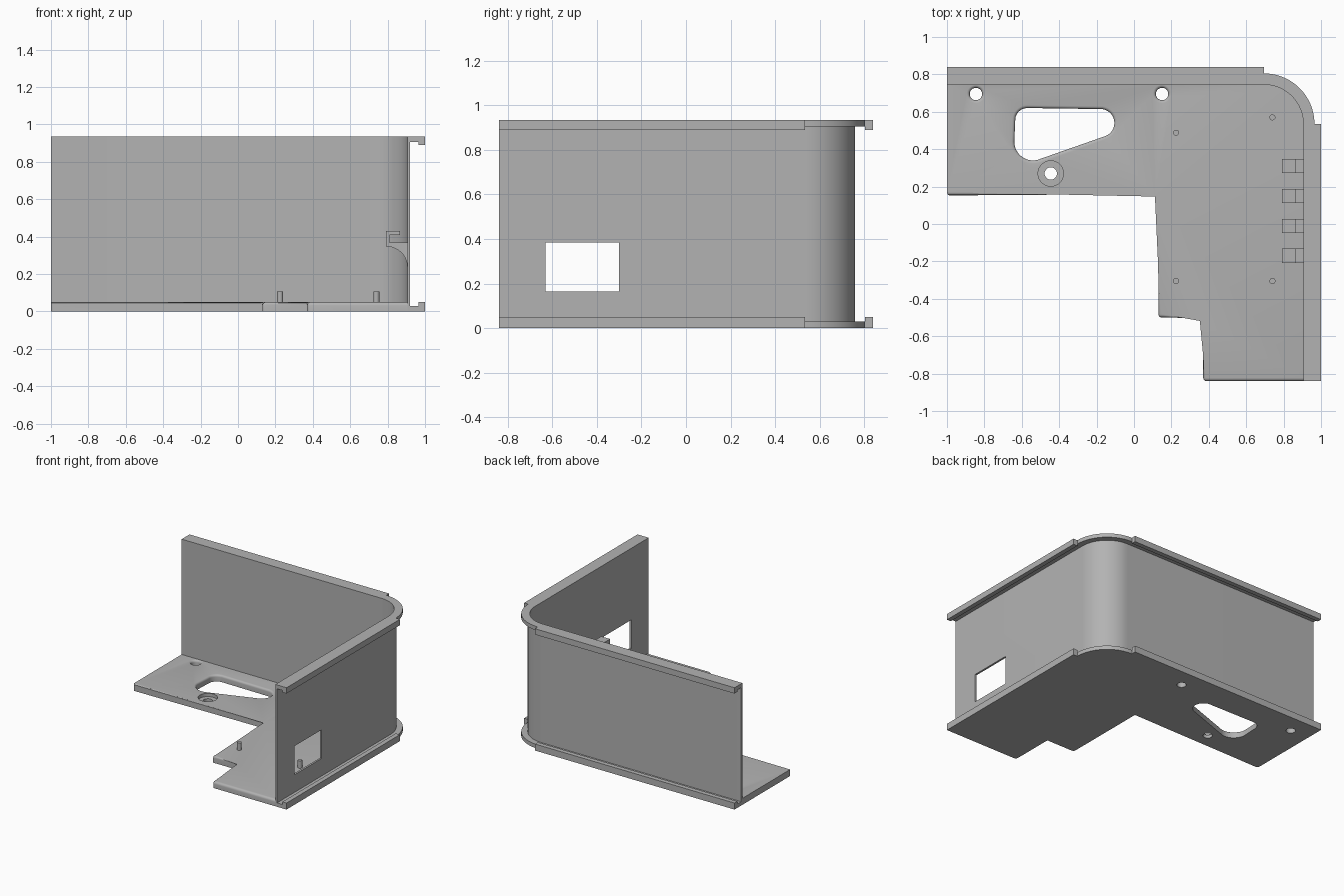
import bpy, bmesh
from math import sin, cos, pi, radians
from mathutils import Vector

if "Cube" in bpy.data.objects:
    bpy.data.objects.remove(bpy.data.objects["Cube"], do_unlink=True)

grey = bpy.data.materials.new("matt grey")
grey.use_nodes = True
COLOUR = (0.45, 0.45, 0.45, 1)
grey.diffuse_color = COLOUR
grey.node_tree.nodes["Principled BSDF"].inputs["Base Color"].default_value = COLOUR

CX, CY = 0.695, 0.535            # centre of the rounded corner
LEFT, FRONT = -1.0, -0.84        # free ends of the two walls
INNER, OUTER, RIM, LIP = 0.21, 0.225, 0.27, 0.305   # distances from that centre
HEIGHT, FLOOR, FLANGE = 0.935, 0.05, 0.03


def finish(name, bm):
    bmesh.ops.recalc_face_normals(bm, faces=bm.faces)
    mesh = bpy.data.meshes.new(name)
    bm.to_mesh(mesh)
    bm.free()
    mesh.materials.append(grey)
    obj = bpy.data.objects.new(name, mesh)
    bpy.context.collection.objects.link(obj)
    return obj


def loft_mesh(rings):
    """Skin a row of equal rings and cap both ends."""
    bm = bmesh.new()
    rows = [[bm.verts.new(p) for p in ring] for ring in rings]
    for a, b in zip(rows, rows[1:]):
        for i in range(len(a)):
            j = (i + 1) % len(a)
            bm.faces.new((a[i], a[j], b[j], b[i]))
    bm.faces.new(rows[0])
    bm.faces.new(rows[-1])
    return bm


def loft(name, rings):
    return finish(name, loft_mesh(rings))


def box(name, x0, x1, y0, y1, z0, z1):
    ring = ((x0, y0), (x1, y0), (x1, y1), (x0, y1))
    return loft(name, [[(x, y, z) for x, y in ring] for z in (z0, z1)])


def hull(circles, grow, z, n=48):
    """Outline around a set of circles, widened by grow."""
    ring = []
    for i in range(n):
        d = Vector((cos(2 * pi * i / n), sin(2 * pi * i / n)))
        x, y, r = max(circles, key=lambda c: c[0] * d.x + c[1] * d.y + c[2])
        ring.append((x + (r + grow) * d.x, y + (r + grow) * d.y, z))
    return ring


def cut(obj, cutter):
    cutter.hide_render = True
    mod = obj.modifiers.new("cut", 'BOOLEAN')
    mod.operation, mod.solver, mod.object = 'DIFFERENCE', 'EXACT', cutter
    bpy.context.view_layer.objects.active = obj
    bpy.ops.object.modifier_apply(modifier=mod.name)
    bpy.data.objects.remove(cutter, do_unlink=True)


def smooth(obj):
    bpy.ops.object.select_all(action='DESELECT')
    obj.select_set(True)
    bpy.context.view_layer.objects.active = obj
    bpy.ops.object.shade_smooth_by_angle(angle=radians(35))


# Wall with its top and bottom flanges, swept round the corner
section = [(INNER, 0), (RIM, 0), (RIM, FLANGE), (OUTER, FLANGE),
           (OUTER, HEIGHT - FLANGE), (RIM, HEIGHT - FLANGE), (RIM, HEIGHT), (INNER, HEIGHT)]
stations = [(LEFT, CY, pi / 2)]
stations += [(CX, CY, pi / 2 * (1 - i / 20)) for i in range(21)]
stations.append((CX, FRONT, 0))
wall = loft("wall", [[(x + r * cos(a), y + r * sin(a), z) for r, z in section]
                     for x, y, a in stations])
cut(wall, box("window_cutter", 0.8, 1.1, -0.63, -0.3, 0.165, 0.385))
smooth(wall)

# Lips along the straight runs of both flanges
for level, z0, z1 in (("lower", 0, FLOOR), ("upper", HEIGHT - FLOOR + 0.005, HEIGHT)):
    box(level + "_back_lip", LEFT, CX, CY + RIM, CY + LIP, z0, z1)
    box(level + "_side_lip", CX + RIM, CX + LIP, FRONT, CY, z0, z1)

# Stepped floor with a rounded upper front edge
steps = [(LEFT, 0.152), (0.13, 0.165), (0.13, -0.5), (0.37, -0.5), (0.37, FRONT)]
outline = steps + [(CX + INNER, FRONT)]
outline += [(CX + INNER * cos(pi / 2 * i / 20), CY + INNER * sin(pi / 2 * i / 20))
            for i in range(21)]
outline.append((LEFT, CY + INNER))
bm = loft_mesh([[(x, y, z) for x, y in outline] for z in (0, FLOOR)])
bm.verts.ensure_lookup_table()
n = len(outline)
pairs = [(n + i, n + i + 1) for i in range(5)] + [(i, n + i) for i in (0, 2, 4)]
edges = [bm.edges.get((bm.verts[a], bm.verts[b])) for a, b in pairs]
bmesh.ops.bevel(bm, geom=edges, offset=0.018, segments=4, profile=0.5, affect='EDGES')
floor = finish("floor", bm)

# Openings in the floor with softened rims
ROUND = 0.016
openings = [[(-0.845, 0.695, 0.033)], [(0.15, 0.695, 0.033)],
            [(-0.57, 0.555, 0.065), (-0.54, 0.44, 0.1), (-0.18, 0.54, 0.075)]]
for circles in openings:
    rings = [hull(circles, 0, -0.02)]
    for i in range(5):
        a = pi / 2 * i / 4
        rings.append(hull(circles, ROUND * (1 - cos(a)), FLOOR - ROUND * (1 - sin(a))))
    rings.append(hull(circles, ROUND, FLOOR + 0.02))
    cut(floor, loft("opening_cutter", rings))

# Counterbored screw hole
for radius, base in ((0.068, 0.025), (0.033, -0.02)):
    hole = [(-0.445, 0.27, radius)]
    cut(floor, loft("screw_cutter", [hull(hole, 0, z) for z in (base, FLOOR + 0.02)]))
smooth(floor)

# Locating pins
for i, (x, y) in enumerate([(0.225, 0.488), (0.74, 0.57), (0.225, -0.305), (0.74, -0.305)]):
    pin = loft(f"pin_{i + 1}", [hull([(x, y, 0.016)], 0, z, 20) for z in (FLOOR, 0.107)])
    smooth(pin)

# Cable hooks on the inside of the side wall
X0, X1 = 0.79, CX + INNER
profile = [(X1, 0.368), (0.81, 0.368), (0.81, 0.41), (0.865, 0.41), (0.865, 0.43), (X0, 0.43)]
profile += [(X0 + (X1 - X0) * sin(pi / 2 * i / 10), 0.24 + 0.108 * cos(pi / 2 * i / 10))
            for i in range(11)]
for i in range(4):
    y = 0.31 - 0.16 * i
    hook = loft(f"hook_{i + 1}", [[(x, y + s, z) for x, z in profile] for s in (-0.038, 0.038)])
    smooth(hook)
